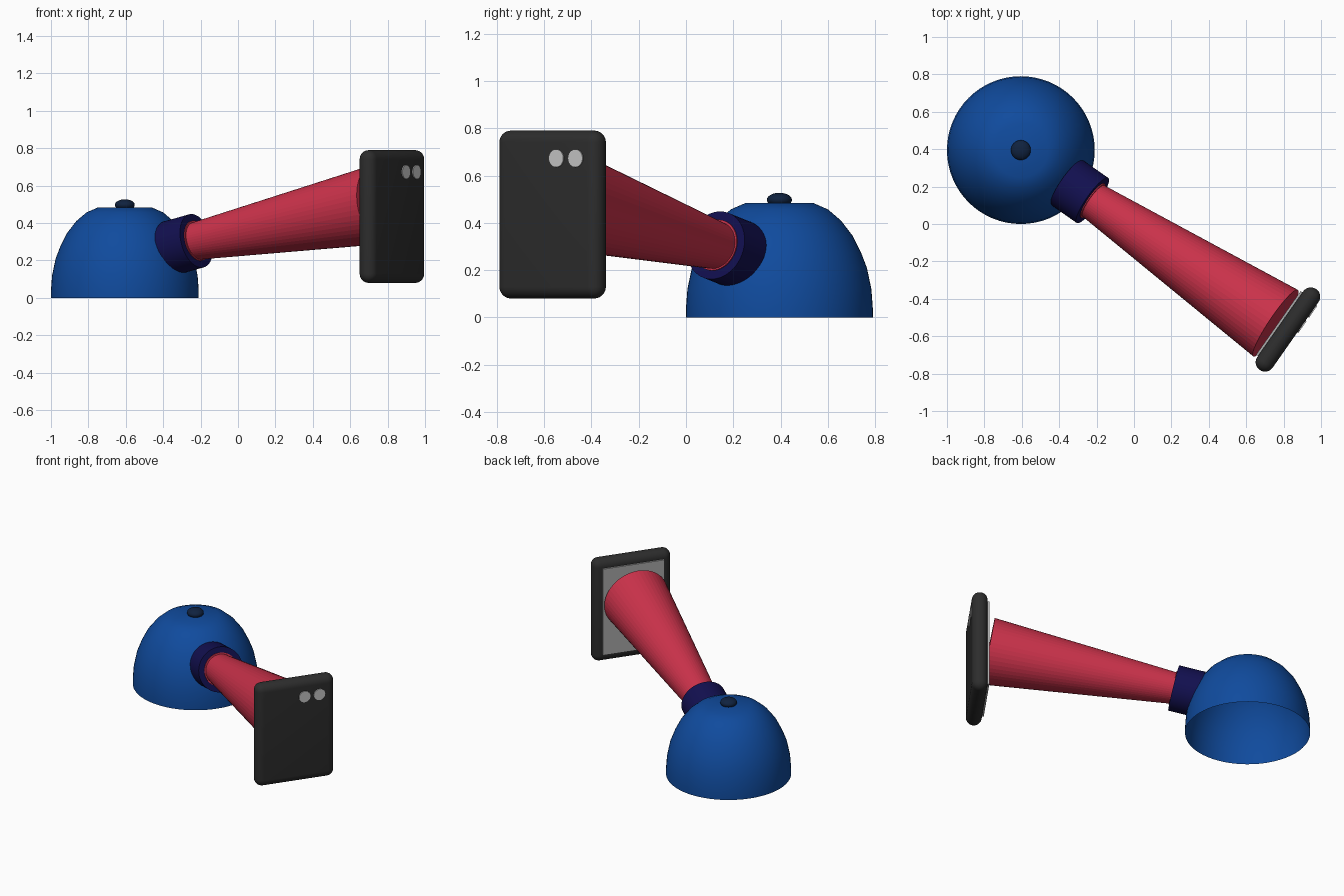
import bpy, bmesh, math
from mathutils import Vector, Matrix

if "Cube" in bpy.data.objects:
    bpy.data.objects.remove(bpy.data.objects["Cube"])


def material(name, rgb):
    m = bpy.data.materials.new(name)
    m.diffuse_color = (*rgb, 1)
    m.use_nodes = True
    m.node_tree.nodes["Principled BSDF"].inputs["Base Color"].default_value = m.diffuse_color
    return m


blue = material("blue", (0.005, 0.07, 0.34))
navy = material("navy", (0.005, 0.016, 0.05))
indigo = material("indigo", (0.006, 0.005, 0.08))
red = material("red", (0.6, 0.032, 0.07))
charcoal = material("charcoal", (0.026, 0.026, 0.026))
grey = material("grey", (0.43, 0.43, 0.43))
silver = material("silver", (0.58, 0.58, 0.58))


def finish(name, bm, mat, smooth=True):
    mesh = bpy.data.meshes.new(name)
    bm.to_mesh(mesh)
    bm.free()
    mesh.materials.append(mat)
    ob = bpy.data.objects.new(name, mesh)
    bpy.context.collection.objects.link(ob)
    if smooth:
        bpy.context.view_layer.objects.active = ob
        ob.select_set(True)
        bpy.ops.object.shade_smooth_by_angle(angle=math.radians(40))
        ob.select_set(False)
    return ob


def tube(name, a, b, r1, r2, mat, sides=48, smooth=True):
    """Capped cone or cylinder from point a to point b."""
    a, b = Vector(a), Vector(b)
    rot = (b - a).to_track_quat('Z', 'Y').to_matrix().to_4x4()
    bm = bmesh.new()
    bmesh.ops.create_cone(bm, cap_ends=True, segments=sides, radius1=r1, radius2=r2,
                          depth=(b - a).length,
                          matrix=Matrix.Translation((a + b) / 2) @ rot)
    return finish(name, bm, mat, smooth)


def box(name, centre, size, yaw, mat, bevel=0):
    bm = bmesh.new()
    bmesh.ops.create_cube(bm, size=1, matrix=Matrix.Diagonal((*size, 1)))
    if bevel:
        bmesh.ops.bevel(bm, geom=bm.edges[:], offset=bevel, segments=8,
                        profile=0.5, affect='EDGES')
    bm.transform(Matrix.Translation(centre) @ Matrix.Rotation(yaw, 4, 'Z'))
    return finish(name, bm, mat)


# Hollow dome, open at the bottom
cx, cy = -0.605, 0.395
profile = [(0.395, 0), (0.395, 0.04), (0.389, 0.12), (0.37, 0.21), (0.345, 0.275),
           (0.31, 0.345), (0.26, 0.41), (0.205, 0.457), (0.145, 0.483), (0, 0.485)]
bm = bmesh.new()
verts = [bm.verts.new((cx + r, cy, z)) for r, z in profile]
edges = [bm.edges.new(p) for p in zip(verts, verts[1:])]
bmesh.ops.spin(bm, geom=verts + edges, cent=(cx, cy, 0), axis=(0, 0, 1),
               angle=math.tau, steps=64)
bmesh.ops.remove_doubles(bm, verts=bm.verts[:], dist=0.0005)
bmesh.ops.recalc_face_normals(bm, faces=bm.faces[:])
top = max(bm.faces, key=lambda f: f.calc_center_median().z)
if top.normal.z < 0:
    bmesh.ops.reverse_faces(bm, faces=bm.faces[:])
finish("dome", bm, blue)

# Button on top of the dome
bm = bmesh.new()
bmesh.ops.create_uvsphere(bm, u_segments=32, v_segments=16, radius=1,
                          matrix=Matrix.Translation((cx, cy, 0.497))
                          @ Matrix.Diagonal((0.053, 0.053, 0.03, 1)))
finish("top_button", bm, navy)

# Collar sticking out of the dome, with a lens in its end
yaw = math.radians(-35)
mouth = Vector((-0.222, 0.126, 0.305))
tilt = math.radians(13)
axis = Vector((math.cos(yaw) * math.cos(tilt), math.sin(yaw) * math.cos(tilt), math.sin(tilt)))
tube("collar", mouth - axis * 0.17, mouth, 0.147, 0.147, indigo)
tube("lens", mouth - axis * 0.01, mouth + axis * 0.006, 0.11, 0.11, red)

# Widening beam
tube("beam", mouth - axis * 0.01, (0.757, -0.53, 0.5), 0.1, 0.214, red, smooth=False)

# Upright tablet with a screen facing the beam
n = Vector((math.cos(yaw), math.sin(yaw), 0))
t = Vector((-math.sin(yaw), math.cos(yaw), 0))
centre = Vector((0.823, -0.564, 0.435))
box("tablet_body", centre, (0.1, 0.527, 0.71), yaw, charcoal, bevel=0.0495)
box("screen", centre - n * 0.054, (0.016, 0.415, 0.6), yaw, grey)

# Two round camera lenses on the outer side
for i, off in enumerate((0.056, 0.155)):
    p = centre + t * off + Vector((0, 0, 0.238))
    tube(f"camera_lens_{i + 1}", p + n * 0.045, p + n * 0.056, 0.038, 0.038, silver, 32)
